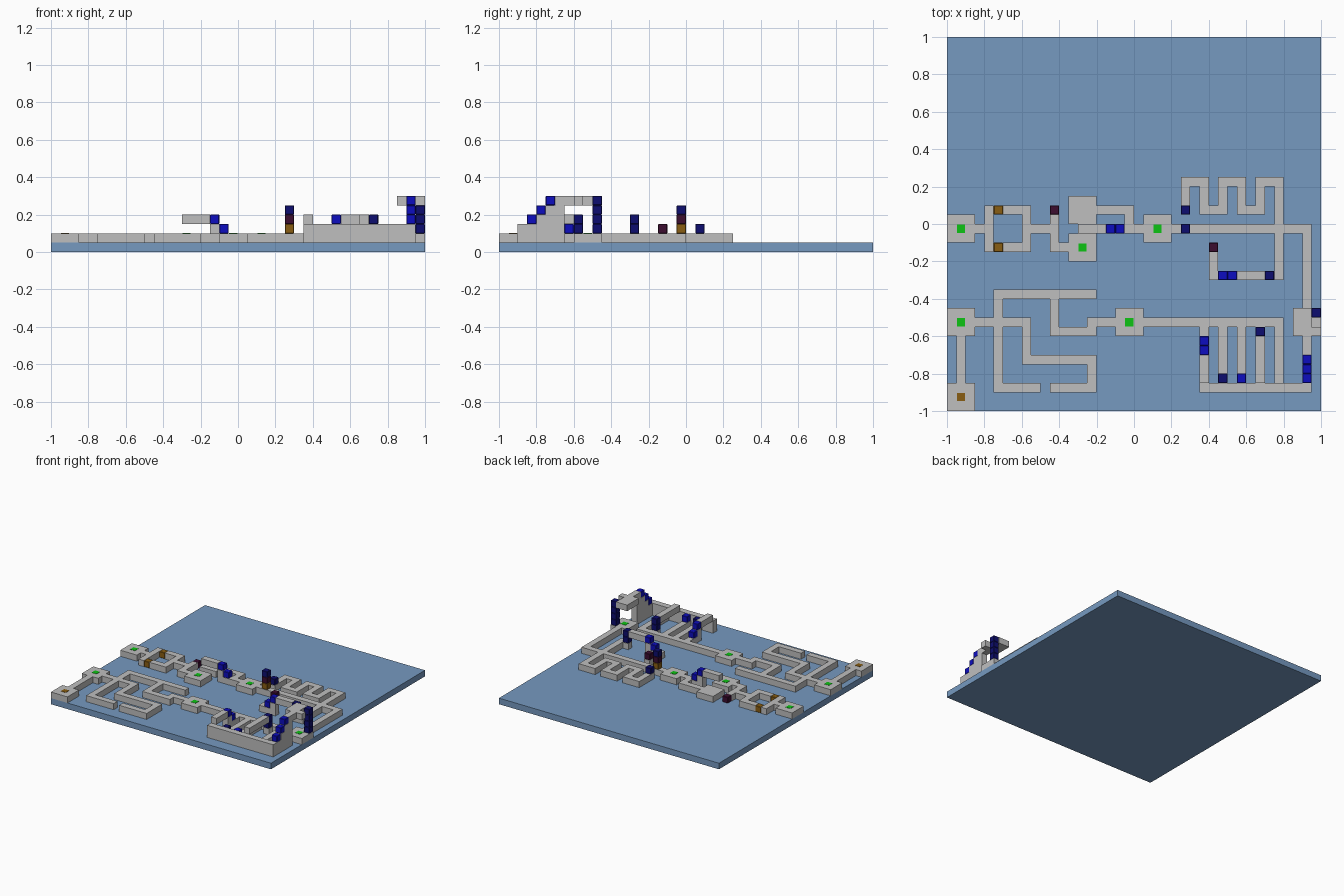
import bpy, bmesh
from mathutils import Vector

cube = bpy.data.objects.get("Cube")
if cube:
    bpy.data.objects.remove(cube, do_unlink=True)

U = 0.05  # grid cell; cell (0, 0, 0) starts at (-1, -1, 0)


def material(name, rgb):
    m = bpy.data.materials.new(name)
    m.use_nodes = True
    m.diffuse_color = (*rgb, 1)
    bsdf = next(n for n in m.node_tree.nodes if n.type == 'BSDF_PRINCIPLED')
    bsdf.inputs["Base Color"].default_value = (*rgb, 1)
    return m


WATER = material("water blue", (0.18, 0.32, 0.53))
STONE = material("stone grey", (0.52, 0.52, 0.52))
BLUE = material("bright blue", (0.004, 0.004, 0.53))
NAVY = material("navy", (0.004, 0.004, 0.16))
MAROON = material("maroon", (0.045, 0.004, 0.03))
BROWN = material("brown", (0.25, 0.11, 0.006))
GREEN = material("green", (0.004, 0.55, 0.007))


def finish(name, bm, mat):
    mesh = bpy.data.meshes.new(name)
    bm.to_mesh(mesh)
    bm.free()
    mesh.materials.append(mat)
    ob = bpy.data.objects.new(name, mesh)
    bpy.context.collection.objects.link(ob)
    return ob


def box(name, lo, hi, mat, bevel=0.0):
    bm = bmesh.new()
    bmesh.ops.create_cube(bm, size=1)
    lo, hi = Vector(lo), Vector(hi)
    bmesh.ops.scale(bm, vec=hi - lo, verts=bm.verts)
    bmesh.ops.translate(bm, vec=(lo + hi) / 2, verts=bm.verts)
    if bevel:
        bmesh.ops.bevel(bm, geom=bm.edges[:], offset=bevel, segments=1, affect='EDGES')
    return finish(name, bm, mat)


def path(points, k=1):
    """Cells along a right-angled route on layer k."""
    cells = set()
    for (ax, ay), (bx, by) in zip(points, points[1:]):
        cells |= {(x, y, k) for x in range(min(ax, bx), max(ax, bx) + 1)
                  for y in range(min(ay, by), max(ay, by) + 1)}
    return cells


def platform(x, y, k=1):
    return {(x + i, y + j, k) for i in range(3) for j in range(3)}


def column(x, y, k0, k1):
    return {(x, y, k) for k in range(k0, k1 + 1)}


# Unit face corners for each direction, wound outwards
SIDES = {
    (1, 0, 0): ((1, 0, 0), (1, 1, 0), (1, 1, 1), (1, 0, 1)),
    (-1, 0, 0): ((0, 1, 0), (0, 0, 0), (0, 0, 1), (0, 1, 1)),
    (0, 1, 0): ((1, 1, 0), (0, 1, 0), (0, 1, 1), (1, 1, 1)),
    (0, -1, 0): ((0, 0, 0), (1, 0, 0), (1, 0, 1), (0, 0, 1)),
    (0, 0, 1): ((0, 0, 1), (1, 0, 1), (1, 1, 1), (0, 1, 1)),
    (0, 0, -1): ((0, 1, 0), (1, 1, 0), (1, 0, 0), (0, 0, 0)),
}


def skin(name, cells, mat):
    """Outer surface of a set of cells, with flat areas merged."""
    bm = bmesh.new()
    verts = {}
    for c in sorted(cells):
        for d, corners in SIDES.items():
            if tuple(a + b for a, b in zip(c, d)) in cells:
                continue
            face = []
            for p in corners:
                key = tuple(a + b for a, b in zip(c, p))
                if key not in verts:
                    verts[key] = bm.verts.new((key[0] * U - 1, key[1] * U - 1, key[2] * U))
                face.append(verts[key])
            bm.faces.new(face)
    bmesh.ops.dissolve_limit(bm, angle_limit=0.01, verts=bm.verts[:], edges=bm.edges[:])
    return finish(name, bm, mat)


# Base slab
box("base_slab", (-1, -1, 0), (1, 1, U), WATER)

# Upper left: ring, fork, and bridge with steps
upper_left = platform(0, 18) | platform(13, 16) | platform(13, 20) | platform(21, 18)
for route in ([(3, 19), (4, 19)],
              [(4, 17), (8, 17), (8, 21), (4, 21), (4, 17)],
              [(8, 19), (11, 19)],
              [(11, 21), (11, 17), (12, 17)],
              [(16, 21), (19, 21), (19, 19)],
              [(17, 19), (20, 19)]):
    upper_left |= path(route)
upper_left |= path([(14, 19), (16, 19)], 3) | {(17, 19, 2)}
flush_blocks = {(5, 17, 1): BROWN, (5, 21, 1): BROWN, (11, 21, 1): MAROON}
skin("ring_and_fork_path", upper_left - set(flush_blocks), STONE)

# Upper right: long path, winding path and small bridge
upper_right = path([(24, 19), (38, 19), (38, 11)])
upper_right |= path([(25, 21), (25, 24), (27, 24), (27, 21), (29, 21), (29, 24), (31, 24),
                     (31, 21), (33, 21), (33, 24), (35, 24), (35, 14), (34, 14)])
upper_right |= path([(28, 17), (28, 14), (30, 14)]) | {(30, 14, 2)}
upper_right |= path([(31, 14), (33, 14)], 3)
skin("winding_path", upper_right, STONE)

# Lower left: maze
maze = platform(0, 8) | platform(0, 0) | platform(18, 8)
for route in ([(1, 3), (1, 7)],
              [(3, 9), (8, 9), (8, 5), (15, 5), (15, 2), (11, 2)],
              [(9, 2), (5, 2), (5, 12), (15, 12)],
              [(11, 12), (11, 8), (15, 8), (15, 9), (17, 9)]):
    maze |= path(route)
skin("maze_path", maze, STONE)

# Lower right: parallel lanes, high wall, staircase and lookout
lanes = path([(21, 9), (35, 9), (35, 2)]) | path([(27, 9), (27, 6)]) | {(33, 8, 1)}
for x in (29, 31):
    lanes |= path([(x, 9), (x, 2)])
for k in (1, 2):
    lanes |= path([(27, 2), (38, 2)], k)
lanes |= {(27, 6, 2)} | path([(27, 3), (27, 5)], 3) | path([(33, 3), (33, 7)], 3)
for y, top in ((3, 2), (4, 3), (5, 4), (6, 5)):
    lanes |= column(38, y, 1, top)
lanes |= platform(37, 8) | {(38, 7, 5)}
lanes |= platform(37, 8, 5) - {(39, 10, 5), (39, 9, 5)}
skin("lanes_and_lookout", lanes, STONE)


def block(name, x, y, k0, k1, mat):
    """Slightly bevelled coloured block covering layers k0 to k1."""
    box(name, (x * U - 1, y * U - 1, k0 * U),
        ((x + 1) * U - 1, (y + 1) * U - 1, (k1 + 1) * U), mat, 0.003)


# Coloured blocks set into the paths
for (x, y, k), mat in flush_blocks.items():
    block("inset_block", x, y, k, k, mat)

# Stair steps
for x, y, k in ((17, 19, 3), (18, 19, 2), (29, 14, 2), (30, 14, 3), (27, 7, 2),
                (27, 6, 3), (31, 3, 2), (38, 3, 3), (38, 4, 4), (38, 5, 5)):
    block("stair_step", x, y, k, k, BLUE)

# Ladders, one block per layer
for x, y, k0, k1 in ((34, 14, 2, 3), (25, 21, 2, 2), (25, 19, 4, 4),
                     (29, 3, 2, 2), (33, 8, 2, 3), (39, 10, 2, 5)):
    for k in range(k0, k1 + 1):
        block("ladder_block", x, y, k, k, NAVY)

# Gate stack and door
block("gate_lower", 25, 19, 2, 2, BROWN)
block("gate_upper", 25, 19, 3, 3, MAROON)
block("door_block", 28, 17, 2, 2, MAROON)

# Thin markers on the platforms
for x, y, mat in ((1, 19, GREEN), (14, 17, GREEN), (22, 19, GREEN), (1, 9, GREEN),
                  (19, 9, GREEN), (38, 9, GREEN), (1, 1, BROWN)):
    cx, cy, h = (x + 0.5) * U - 1, (y + 0.5) * U - 1, 0.022
    box("platform_marker", (cx - h, cy - h, 2 * U - 0.002),
        (cx + h, cy + h, 2 * U + 0.002), mat)
